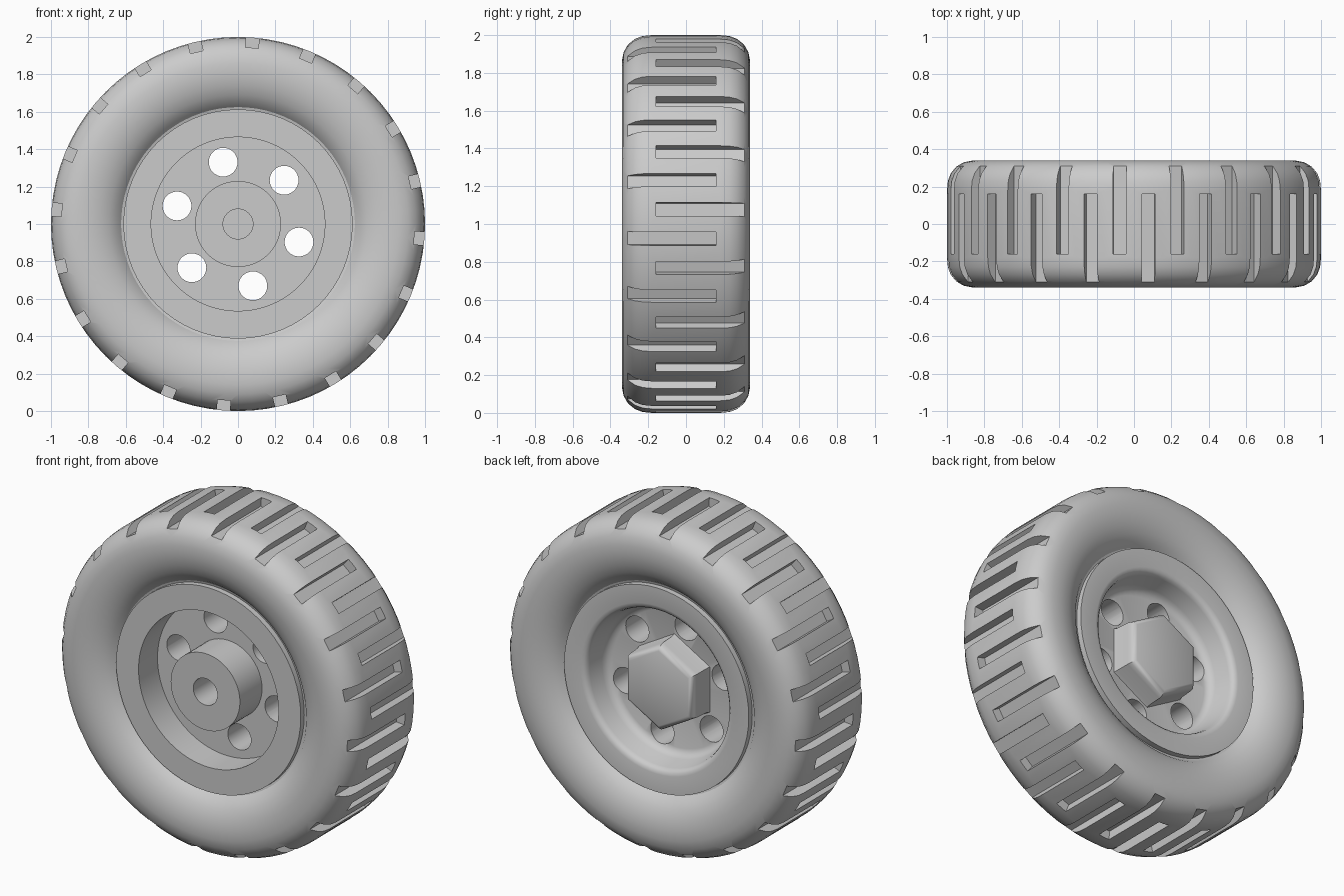
import bpy, bmesh
from math import sin, cos, pi, radians
from mathutils import Matrix, Vector

cube = bpy.data.objects.get("Cube")
if cube:
    bpy.data.objects.remove(cube)

grey = bpy.data.materials.new("plain grey")
grey.use_nodes = True
COLOUR = (0.6, 0.6, 0.6, 1)
grey.diffuse_color = COLOUR
grey.node_tree.nodes["Principled BSDF"].inputs["Base Color"].default_value = COLOUR

AXLE = Vector((0, 0, 1))


def make_object(name, bm):
    bmesh.ops.recalc_face_normals(bm, faces=bm.faces)
    mesh = bpy.data.meshes.new(name)
    bm.to_mesh(mesh)
    bm.free()
    mesh.materials.append(grey)
    obj = bpy.data.objects.new(name, mesh)
    bpy.context.collection.objects.link(obj)
    return obj


def lathe(name, profile, sides, closed=False, start=0.0):
    """Turn (radius, y) points about the axle; open profiles get end caps."""
    bm = bmesh.new()
    rings = []
    for r, y in profile:
        angles = [start + 2 * pi * i / sides for i in range(sides)]
        rings.append([bm.verts.new(AXLE + Vector((r * cos(a), y, r * sin(a)))) for a in angles])
    pairs = list(zip(rings, rings[1:]))
    if closed:
        pairs.append((rings[-1], rings[0]))
    else:
        bm.faces.new(rings[0])
        bm.faces.new(rings[-1])
    for a, b in pairs:
        for i in range(sides):
            j = (i + 1) % sides
            bm.faces.new((a[i], a[j], b[j], b[i]))
    return make_object(name, bm)


def cut(target, cutter):
    mod = target.modifiers.new("cut", 'BOOLEAN')
    mod.operation = 'DIFFERENCE'
    mod.solver = 'EXACT'
    mod.object = cutter
    bpy.context.view_layer.update()
    graph = bpy.context.evaluated_depsgraph_get()
    mesh = bpy.data.meshes.new_from_object(target.evaluated_get(graph))
    target.modifiers.clear()
    target.data = mesh
    bpy.data.objects.remove(cutter)


def smooth(obj, angle=32):
    bpy.ops.object.select_all(action='DESELECT')
    obj.select_set(True)
    bpy.context.view_layer.objects.active = obj
    bpy.ops.object.shade_smooth_by_angle(angle=radians(angle))


# Tyre: rounded shoulders and bulging sidewalls, mirrored front to back
half = [(0.59, 0.24), (0.625, 0.25), (0.65, 0.28), (0.69, 0.307), (0.74, 0.328),
        (0.8, 0.34), (0.86, 0.34), (0.91, 0.33), (0.95, 0.307), (0.98, 0.27),
        (0.995, 0.23), (1.0, 0.18)]
tyre = lathe("tyre", half + [(r, -y) for r, y in reversed(half)], 80, closed=True)

# Tread grooves: two staggered rows of twenty, one open to each sidewall
bm = bmesh.new()
for side, offset in ((-1, -4.5), (1, 4.5)):
    for k in range(20):
        turn = Matrix.Rotation(-radians(offset + 18 * k), 4, 'Y')
        box = Matrix.Translation((1.005, side * 0.12, 0)) @ Matrix.Diagonal((0.12, 0.56, 0.07, 1))
        bmesh.ops.create_cube(bm, size=1, matrix=Matrix.Translation(AXLE) @ turn @ box)
cut(tyre, make_object("groove_cutter", bm))
smooth(tyre)

# Rim: flat outer rings, straight front recess, filleted rear bowl
rim = lathe("rim", [(0.0005, -0.1), (0.465, -0.1), (0.465, -0.28), (0.613, -0.28),
                    (0.613, 0.28), (0.505, 0.28), (0.487, 0.275), (0.474, 0.263),
                    (0.468, 0.245), (0.45, 0.155), (0.442, 0.135), (0.427, 0.118),
                    (0.405, 0.11), (0.0005, 0.11)], 64)

# Six round holes through the web
bm = bmesh.new()
for k in range(6):
    a = radians(43.5 + 60 * k)
    place = Matrix.Translation(AXLE + Vector((0.34 * cos(a), 0, 0.34 * sin(a))))
    bmesh.ops.create_cone(bm, cap_ends=True, segments=32, radius1=0.077, radius2=0.077,
                          depth=0.5, matrix=place @ Matrix.Rotation(pi / 2, 4, 'X'))
cut(rim, make_object("hole_cutter", bm))
smooth(rim)

# Front hub with a blind axle bore
hub = lathe("front_hub", [(0.23, -0.09), (0.23, -0.31), (0.08, -0.31), (0.08, -0.02)], 48)
smooth(hub)

# Rear hexagonal cap with softened edges
cap = lathe("rear_hex_cap", [(0.275, 0.1), (0.265, 0.13), (0.26, 0.215), (0.255, 0.235),
                             (0.24, 0.255), (0.225, 0.26)], 6, start=pi / 2)
smooth(cap, 40)
